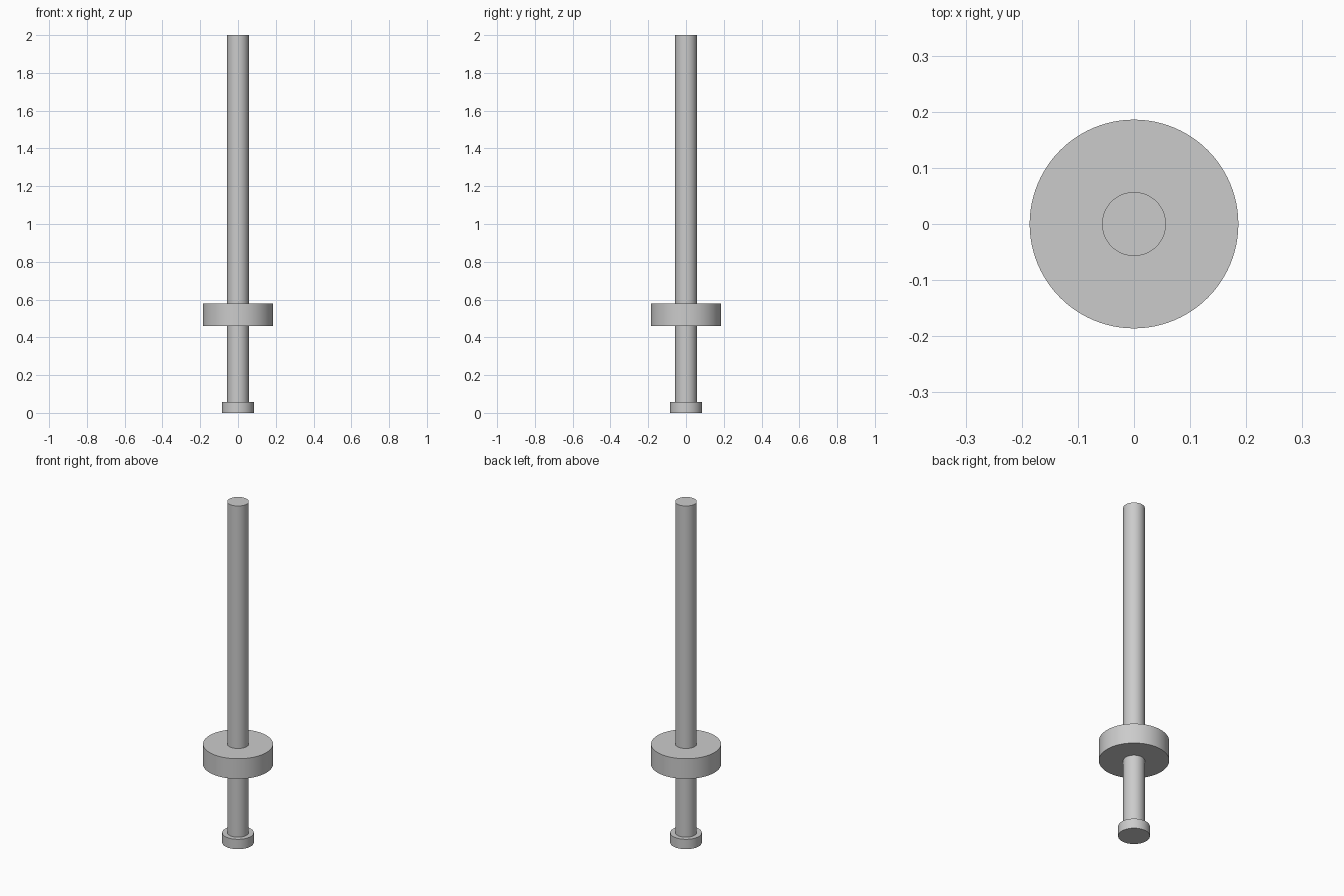
import bpy
import math

default_cube = bpy.data.objects.get("Cube")
if default_cube:
    bpy.data.objects.remove(default_cube, do_unlink=True)

# Single metal colour
GREY = (0.6, 0.6, 0.6, 1)
metal = bpy.data.materials.new("grey_metal")
metal.use_nodes = True
metal.diffuse_color = GREY
metal.node_tree.nodes["Principled BSDF"].inputs["Base Color"].default_value = GREY


def cylinder(name, radius, bottom, top):
    """Upright round part between two heights, smooth side and sharp rims."""
    bpy.ops.mesh.primitive_cylinder_add(
        vertices=96, radius=radius, depth=top - bottom,
        location=(0, 0, (bottom + top) / 2))
    part = bpy.context.object
    part.name = name
    part.data.name = name
    part.data.materials.append(metal)
    bpy.ops.object.shade_smooth_by_angle(angle=math.radians(30))
    return part


# Long rod, with a wide collar partway up and a small foot at the end
cylinder("rod", 0.057, 0.03, 2.0)
cylinder("collar", 0.186, 0.46, 0.578)
cylinder("foot", 0.084, 0.0, 0.058)
